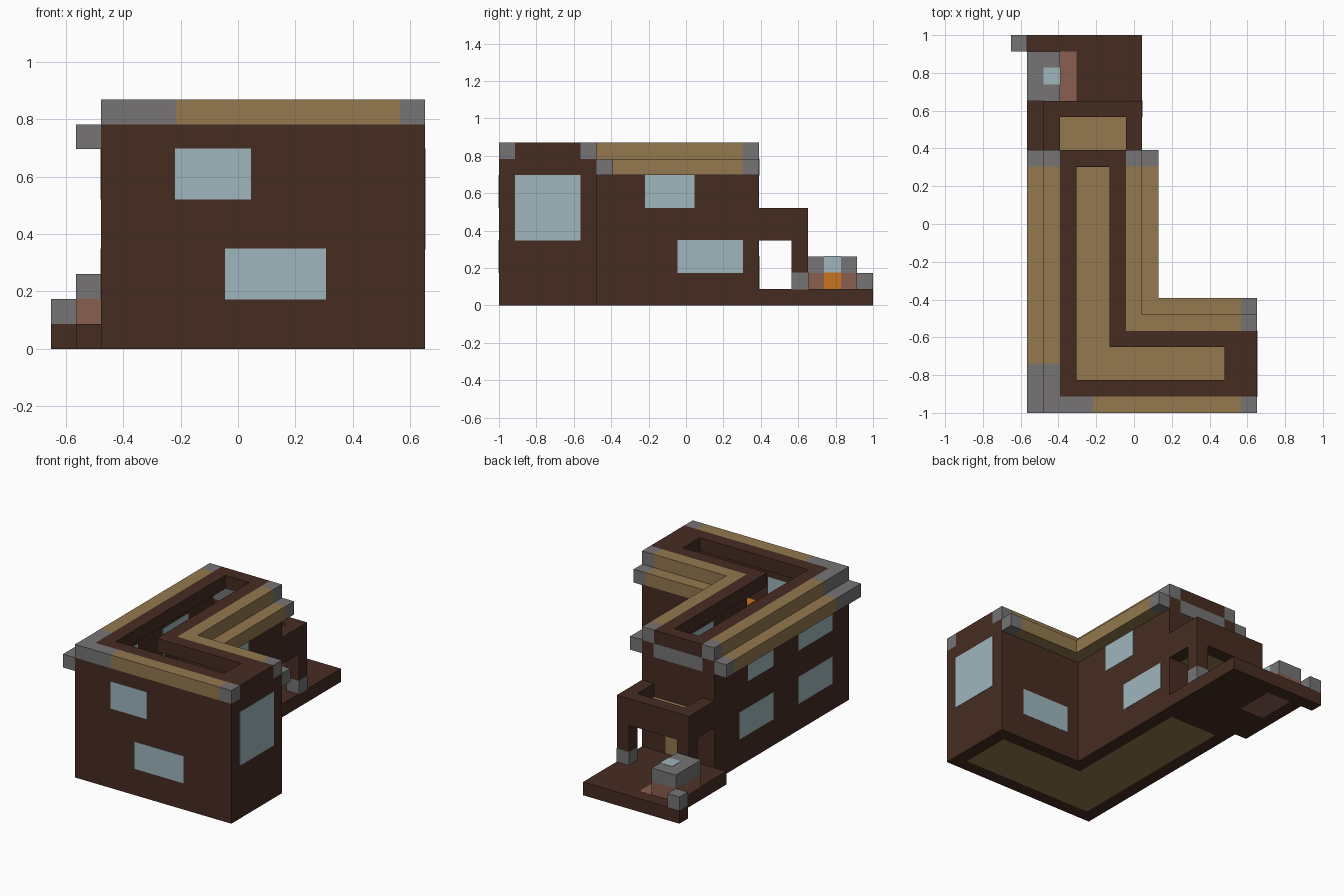
import bpy
import bmesh
from mathutils import Vector

default_cube = bpy.data.objects.get("Cube")
if default_cube:
    bpy.data.objects.remove(default_cube, do_unlink=True)

UNIT = 2 / 23                        # edge length of one building block
ORIGIN = Vector((-7.5, -11.5, 0))    # block grid corner
PROUD = 0.02                         # how far panes stand out, in blocks


def make_material(name, red, green, blue):
    linear = [((c / 255 + 0.055) / 1.055) ** 2.4 for c in (red, green, blue)]
    material = bpy.data.materials.new(name)
    material.use_nodes = True
    material.diffuse_color = (*linear, 1)
    shader = material.node_tree.nodes["Principled BSDF"]
    shader.inputs["Base Color"].default_value = (*linear, 1)
    shader.inputs["Roughness"].default_value = 0.9
    return material


brown = make_material("dark brown timber", 70, 44, 34)
tan = make_material("tan planks", 147, 120, 78)
grey = make_material("grey stone", 118, 116, 116)
glass = make_material("pale blue glass", 158, 182, 189)
brick = make_material("red brick", 138, 94, 80)
orange = make_material("orange fire", 200, 116, 30)


def add_blocks(name, material, boxes, grow=0.0):
    """Join axis-aligned boxes, given as low and high grid corners, in one object."""
    bm = bmesh.new()
    for low, high in boxes:
        low = Vector(low) - Vector((grow,) * 3)
        high = Vector(high) + Vector((grow,) * 3)
        size, middle = high - low, (low + high) / 2
        for vert in bmesh.ops.create_cube(bm, size=1)["verts"]:
            offset = Vector([a * b for a, b in zip(vert.co, size)])
            vert.co = (middle + offset + ORIGIN) * UNIT
    mesh = bpy.data.meshes.new(name)
    bm.to_mesh(mesh)
    bm.free()
    mesh.materials.append(material)
    obj = bpy.data.objects.new(name, mesh)
    bpy.context.collection.objects.link(obj)
    return obj


def add_layer(name, material, bottom, top, plans):
    """Boxes sharing one height range, each given as a plan (x0, y0, x1, y1)."""
    boxes = [((a, b, bottom), (c, d, top)) for a, b, c, d in plans]
    return add_blocks(name, material, boxes)


# House: hollow L-shaped walls with two floors
add_layer("house_walls", brown, 0, 9, [
    (2, 0, 15, 1), (2, 1, 3, 16), (14, 1, 15, 6),
    (7, 5, 14, 6), (7, 6, 8, 16), (3, 15, 7, 16)])
inside = [(3, 1, 7, 15), (7, 1, 14, 5)]
add_layer("ground_floor", tan, 0, 1, inside)
add_layer("upper_floor", tan, 4, 5, inside)

# Roof ring: planks outside, timber inside, stone corners
add_layer("roof_planks", tan, 9, 10, [
    (2, 3, 3, 15), (5, 0, 14, 1), (7, 6, 8, 15), (7, 5, 14, 6)])
add_layer("roof_corner_stones", grey, 9, 10, [
    (2, 0, 3, 3), (3, 0, 5, 1), (14, 0, 15, 1),
    (14, 5, 15, 6), (7, 15, 8, 16), (2, 15, 3, 16)])
add_layer("roof_inner_ring", brown, 9, 10, [
    (3, 1, 4, 16), (4, 1, 15, 2), (4, 15, 7, 16),
    (6, 4, 7, 15), (7, 4, 15, 5), (13, 2, 15, 4)])

# Eaves one step lower
add_layer("eave_planks", tan, 8, 9, [
    (1, 3, 2, 15), (8, 7, 9, 15), (8, 6, 14, 7)])
add_layer("eave_stones", grey, 8, 9, [
    (1, 0, 2, 3), (1, 15, 2, 16), (8, 15, 9, 16), (14, 6, 15, 7)])
add_blocks("gable_stone", grey, [((3, 15, 8), (7, 16, 9))], PROUD)


# Windows, running through the walls
def window_across_x(name, wall, start, end, bottom, top):
    add_blocks(name, glass, [((wall, start, bottom), (wall + 1, end, top))], PROUD)


def window_across_y(name, wall, start, end, bottom, top):
    add_blocks(name, glass, [((start, wall, bottom), (end, wall + 1, top))], PROUD)


window_across_y("front_upper_window", 0, 5, 8, 6, 8)
window_across_y("front_lower_window", 0, 7, 11, 2, 4)
window_across_y("wing_back_window", 5, 9, 13, 2, 4)
window_across_x("wing_end_window", 14, 1, 5, 4, 8)
window_across_x("court_upper_window", 7, 9, 12, 6, 8)
window_across_x("court_lower_window", 7, 11, 15, 2, 4)
window_across_x("side_upper_back_window", 2, 9, 12, 6, 8)
window_across_x("side_lower_back_window", 2, 9, 13, 2, 4)
for bottom, level in ((2, "lower"), (6, "upper")):
    window_across_x("side_" + level + "_front_window", 2, 2, 6, bottom, bottom + 2)

# Back door and inside lantern
add_blocks("back_door", tan, [((5, 15, 1), (6, 16, 3))], PROUD)
add_blocks("wall_lantern", orange, [((9, 1, 5), (10, 2, 6))])

# Terrace with a hearth set into it
add_layer("terrace", brown, 0, 1, [(1, 16, 8, 23), (0, 22, 1, 23)])
add_blocks("hearth", brick, [((2, 19, 0), (4, 22, 1))], PROUD / 4)

# Porch: posts, raised rim and sunken plank ceiling
add_layer("porch_posts", brown, 1, 4, [(2, 18, 3, 19), (7, 18, 8, 19)])
add_layer("porch_rim", brown, 4, 6, [
    (2, 16, 3, 19), (7, 16, 8, 19), (3, 18, 7, 19)])
add_layer("porch_ceiling", tan, 4, 5, [(3, 16, 7, 18)])
add_blocks("post_base", grey, [((7, 18, 1), (8, 19, 2))], PROUD)

# Outdoor oven and the stone beside it
add_layer("oven_base", brick, 1, 2, [(1, 19, 3, 22)])
add_layer("oven_top", grey, 2, 3, [(1, 19, 3, 22)])
add_blocks("oven_fire", orange, [((2, 20, 1), (3, 21, 2))], PROUD)
add_blocks("oven_basin", glass, [((2, 20, 2), (3, 21, 3))], PROUD)
add_layer("corner_stone", grey, 1, 2, [(0, 22, 1, 23)])
